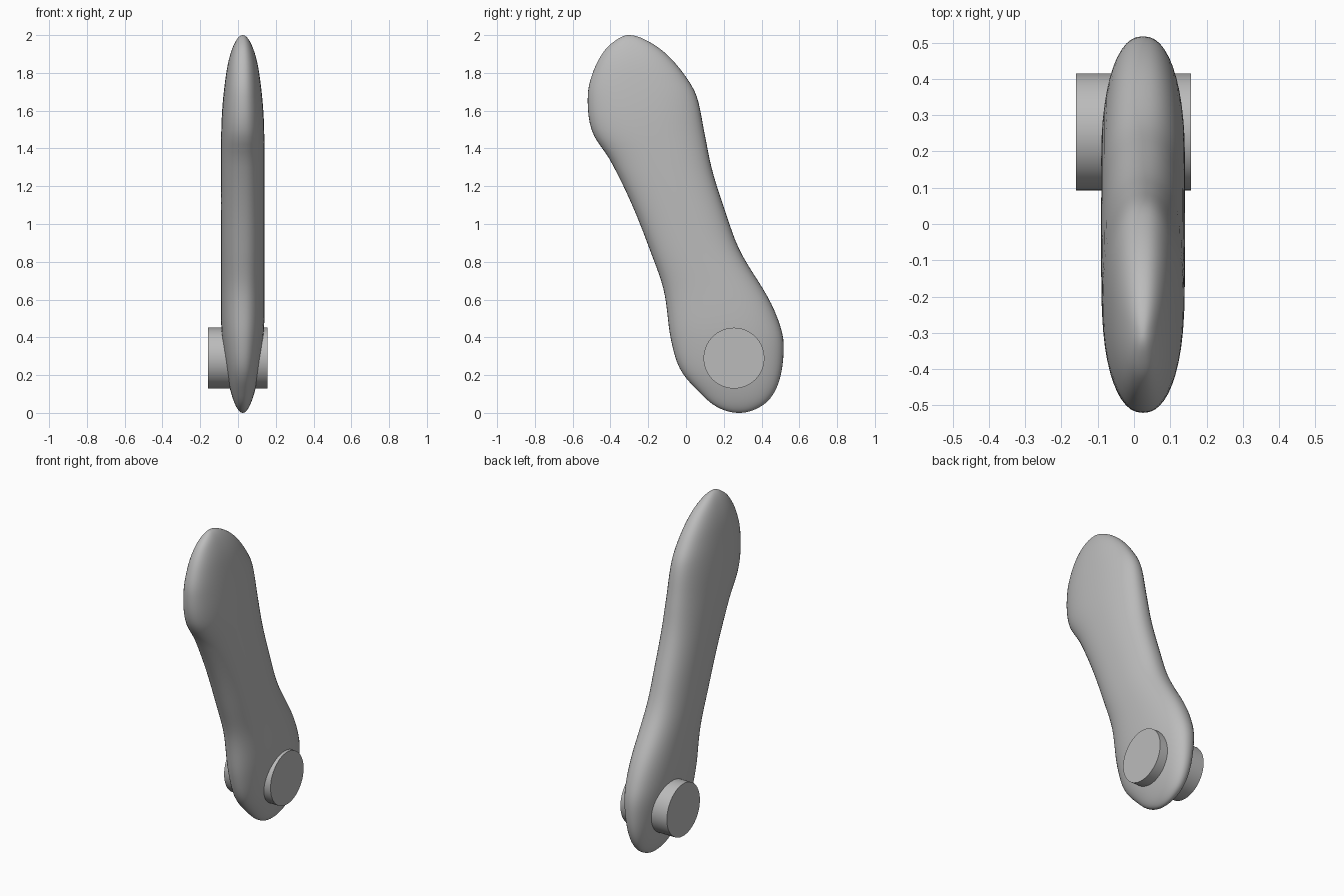
import bpy, bmesh
from math import acos, cos, sin, pi, radians
from mathutils import Matrix

if "Cube" in bpy.data.objects:
    bpy.data.objects.remove(bpy.data.objects["Cube"], do_unlink=True)

# One plain grey material
grey = bpy.data.materials.new("plain grey")
grey.use_nodes = True
COLOUR = (0.5, 0.5, 0.5, 1)
grey.diffuse_color = COLOUR
grey.node_tree.nodes["Principled BSDF"].inputs["Base Color"].default_value = COLOUR

# Outline and half thickness of the arm, as (height, value)
FRONT = [(0, .28), (.04, .15), (.105, .075), (.23, -.03), (.39, -.08), (.65, -.118),
         (.86, -.19), (1.1, -.285), (1.335, -.4), (1.49, -.497), (1.68, -.52),
         (1.81, -.49), (1.926, -.425), (1.98, -.36), (2, -.305)]
BACK = [(0, .28), (.016, .36), (.07, .44), (.175, .495), (.33, .517), (.44, .505),
        (.6, .44), (.86, .285), (1.045, .215), (1.28, .14), (1.47, .1), (1.68, .055),
        (1.785, -.005), (1.905, -.11), (1.975, -.215), (2, -.305)]
THICK = [(0, 0), (.1, .06), (.25, .092), (.45, .113), (.7, .115), (1.4, .115),
         (1.6, .109), (1.8, .087), (1.9, .065), (2, 0)]
MID_X = 0.025


def angle(z):
    return acos(max(-1, min(1, 1 - z)))


def curve(points, a):
    """Smooth value at polar angle a, so the ends close roundly."""
    pts = [(angle(z), v) for z, v in points]
    n = len(pts)
    i = next((k for k in range(n - 2) if a <= pts[k + 1][0]), n - 2)

    def slope(k):
        lo, hi = max(k - 1, 0), min(k + 1, n - 1)
        return (pts[hi][1] - pts[lo][1]) / (pts[hi][0] - pts[lo][0])

    (a0, v0), (a1, v1) = pts[i], pts[i + 1]
    w = a1 - a0
    t = (a - a0) / w
    return ((2*t**3 - 3*t**2 + 1) * v0 + (t**3 - 2*t**2 + t) * w * slope(i)
            + (3*t**2 - 2*t**3) * v1 + (t**3 - t**2) * w * slope(i + 1))


def power(c, e):
    return abs(c) ** e * (1 if c >= 0 else -1)


def finish(bm, name, limit):
    bmesh.ops.recalc_face_normals(bm, faces=bm.faces)
    mesh = bpy.data.meshes.new(name)
    bm.to_mesh(mesh)
    bm.free()
    mesh.materials.append(grey)
    obj = bpy.data.objects.new(name, mesh)
    bpy.context.collection.objects.link(obj)
    bpy.ops.object.select_all(action='DESELECT')
    obj.select_set(True)
    bpy.context.view_layer.objects.active = obj
    bpy.ops.object.shade_smooth_by_angle(angle=radians(limit))


# Arm: rounded cross-sections lofted from the bottom to the top
RINGS, SIDES = 72, 48
bm = bmesh.new()
rings = []
for r in range(1, RINGS):
    a = pi * r / RINGS
    y0, y1, h = curve(FRONT, a), curve(BACK, a), curve(THICK, a)
    rings.append([bm.verts.new((
        MID_X + h * power(sin(2 * pi * s / SIDES), 0.87),
        (y0 + y1) / 2 + (y1 - y0) / 2 * power(cos(2 * pi * s / SIDES), 0.87),
        1 - cos(a))) for s in range(SIDES)])
bottom = bm.verts.new((MID_X, FRONT[0][1], 0))
top = bm.verts.new((MID_X, FRONT[-1][1], 2))
for s in range(SIDES):
    t = (s + 1) % SIDES
    for low, high in zip(rings, rings[1:]):
        bm.faces.new((low[s], low[t], high[t], high[s]))
    bm.faces.new((bottom, rings[0][t], rings[0][s]))
    bm.faces.new((top, rings[-1][s], rings[-1][t]))
finish(bm, "arm", 80)

# Pivot pin: cylinder through the lower end
X0, X1 = -0.16, 0.157
bm = bmesh.new()
bmesh.ops.create_cone(
    bm, cap_ends=True, segments=64, radius1=0.161, radius2=0.161, depth=X1 - X0,
    matrix=Matrix.Translation(((X0 + X1) / 2, 0.254, 0.29)) @ Matrix.Rotation(pi / 2, 4, 'Y'))
finish(bm, "pivot_pin", 30)
